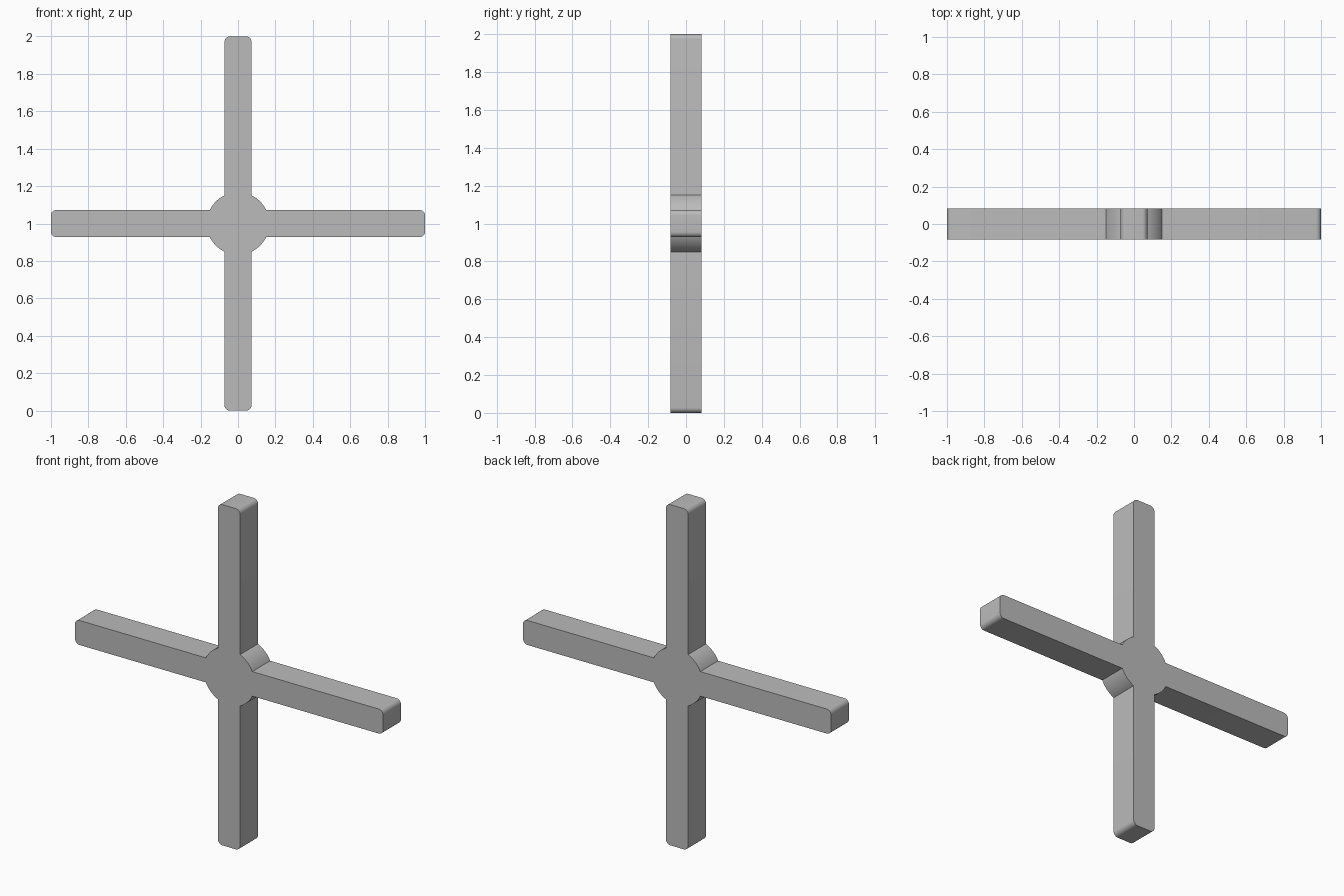
import bpy, bmesh, math
from mathutils import Matrix, Vector

cube = bpy.data.objects.get("Cube")
if cube:
    bpy.data.objects.remove(cube, do_unlink=True)

HALF_WIDTH = 0.072
REACH = 1.0
HUB_RADIUS = 0.167
CORNER = 0.028
DEPTH = 0.166
STEPS = 6

grey = bpy.data.materials.new("plain grey")
grey.use_nodes = True
colour = (0.5, 0.5, 0.5, 1)
grey.diffuse_color = colour
grey.node_tree.nodes["Principled BSDF"].inputs["Base Color"].default_value = colour


def arc(cx, cy, radius, start, end, steps):
    return [Vector((cx + radius * math.cos(start + (end - start) * i / steps),
                    cy + radius * math.sin(start + (end - start) * i / steps)))
            for i in range(steps + 1)]


# One quarter outline: rounded arm end, then the hub arc to the next arm
meet = math.asin(HALF_WIDTH / HUB_RADIUS)
inset = HALF_WIDTH - CORNER
quarter = arc(REACH - CORNER, -inset, CORNER, -math.pi / 2, 0, STEPS)
quarter += arc(REACH - CORNER, inset, CORNER, 0, math.pi / 2, STEPS)
quarter += arc(0, 0, HUB_RADIUS, meet, math.pi / 2 - meet, 2 * STEPS)

# Four turned quarters make the whole cross outline
outline = []
for turn in range(4):
    spin = Matrix.Rotation(turn * math.pi / 2, 2)
    outline += [spin @ p for p in quarter]

# Extrude the outline from front to back
bm = bmesh.new()
front = bm.faces.new([bm.verts.new((p.x, -DEPTH / 2, p.y + REACH)) for p in outline])
result = bmesh.ops.extrude_face_region(bm, geom=[front], use_keep_orig=True)
back = [v for v in result["geom"] if isinstance(v, bmesh.types.BMVert)]
bmesh.ops.translate(bm, verts=back, vec=(0, DEPTH, 0))
bmesh.ops.recalc_face_normals(bm, faces=bm.faces)
mesh = bpy.data.meshes.new("four_arm_cross")
bm.to_mesh(mesh)
bm.free()
mesh.materials.append(grey)

cross = bpy.data.objects.new("four_arm_cross", mesh)
bpy.context.collection.objects.link(cross)
bpy.context.view_layer.objects.active = cross
cross.select_set(True)
bpy.ops.object.shade_smooth_by_angle(angle=math.radians(30))
